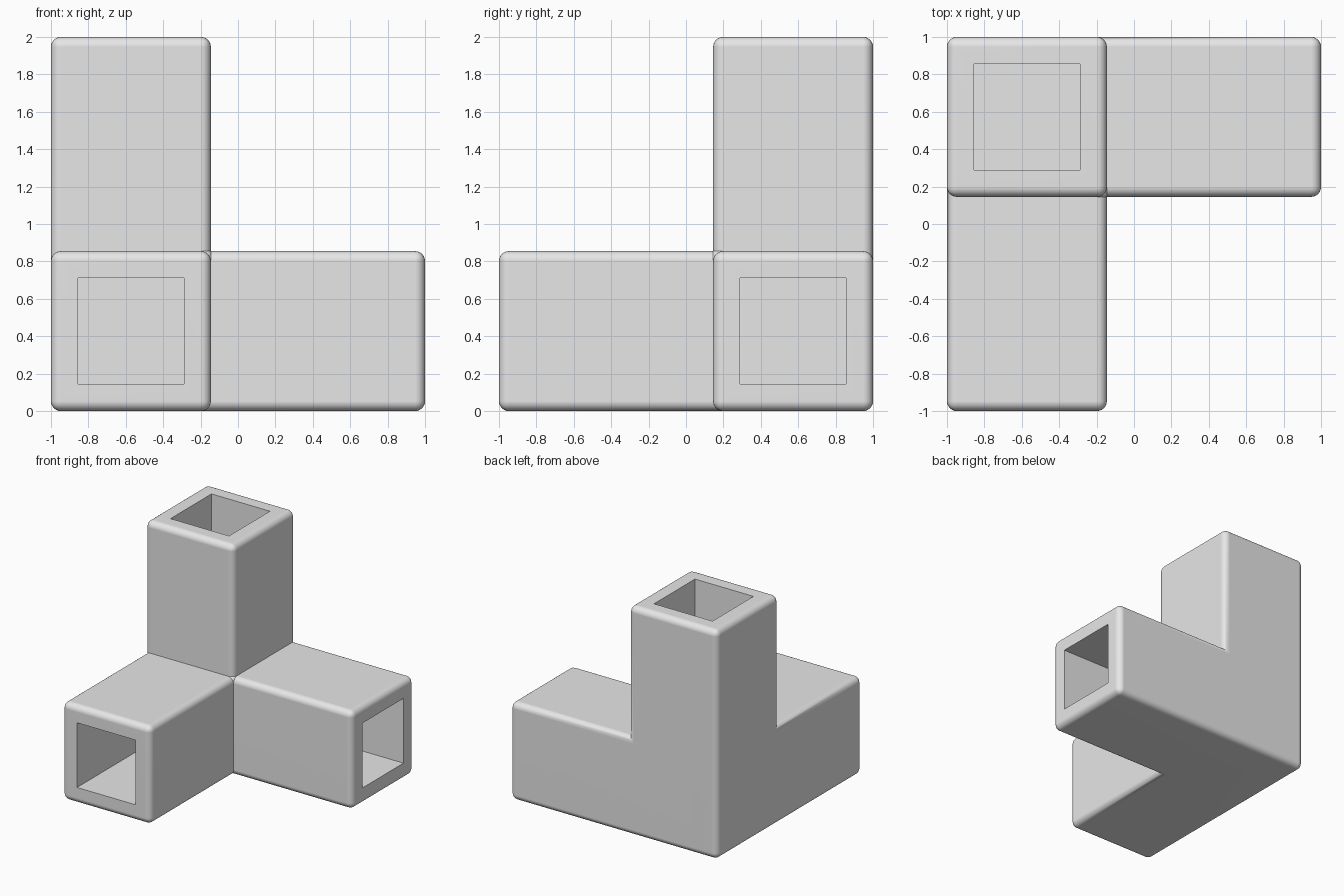
import bpy
import bmesh
import math
from mathutils import Matrix, Vector

SIDE = 0.855      # width of each square arm
WALL = 0.145      # thickness of the tube walls
ROUND = 0.053     # radius of the outer edges
REACH = 2 - SIDE  # length of each arm beyond the corner block
ARM_DIRECTIONS = [Vector((0, -1, 0)), Vector((1, 0, 0)), Vector((0, 0, 1))]

default_cube = bpy.data.objects.get("Cube")
if default_cube:
    bpy.data.objects.remove(default_cube, do_unlink=True)


def end_face(bm, axis):
    """Farthest flat face looking along the axis."""
    facing = [f for f in bm.faces if f.normal.dot(axis) > 0.999]
    return max(facing, key=lambda f: f.calc_center_median().dot(axis))


def extrude(bm, face, offset):
    result = bmesh.ops.extrude_discrete_faces(bm, faces=[face])
    bmesh.ops.translate(bm, verts=result["faces"][0].verts, vec=offset)
    bm.normal_update()


def grey_material():
    mat = bpy.data.materials.new("plain grey")
    mat.use_nodes = True
    colour = (0.8, 0.8, 0.8, 1)
    mat.diffuse_color = colour
    mat.node_tree.nodes["Principled BSDF"].inputs["Base Color"].default_value = colour
    return mat


# Corner block with three arms
bm = bmesh.new()
centre = Vector((-1 + SIDE / 2, 1 - SIDE / 2, SIDE / 2))
bmesh.ops.create_cube(bm, size=SIDE, matrix=Matrix.Translation(centre))
bm.normal_update()
for axis in ARM_DIRECTIONS:
    extrude(bm, end_face(bm, axis), axis * REACH)
bmesh.ops.dissolve_limit(bm, angle_limit=math.radians(1),
                         verts=bm.verts[:], edges=bm.edges[:])
bm.normal_update()

# Rounded outer edges, crisp inner corners
outer = [e for e in bm.edges if e.is_convex and e.calc_face_angle() > 1]
bmesh.ops.bevel(bm, geom=outer, offset=ROUND, offset_type='OFFSET', segments=6,
                profile=0.5, affect='EDGES', clamp_overlap=True)
bm.normal_update()

# Square sockets running down to the corner block
for axis in ARM_DIRECTIONS:
    face = end_face(bm, axis)
    bmesh.ops.inset_individual(bm, faces=[face], thickness=WALL - ROUND,
                               use_even_offset=True)
    extrude(bm, face, -axis * REACH)

mesh = bpy.data.meshes.new("corner_connector")
bm.to_mesh(mesh)
bm.free()
mesh.materials.append(grey_material())
connector = bpy.data.objects.new("corner_connector", mesh)
bpy.context.collection.objects.link(connector)

# Smooth rounded edges beside flat faces
mesh.shade_smooth()
mesh.set_sharp_from_angle(angle=math.radians(35))
weighted = connector.modifiers.new("flat_faces", 'WEIGHTED_NORMAL')
weighted.keep_sharp = True
